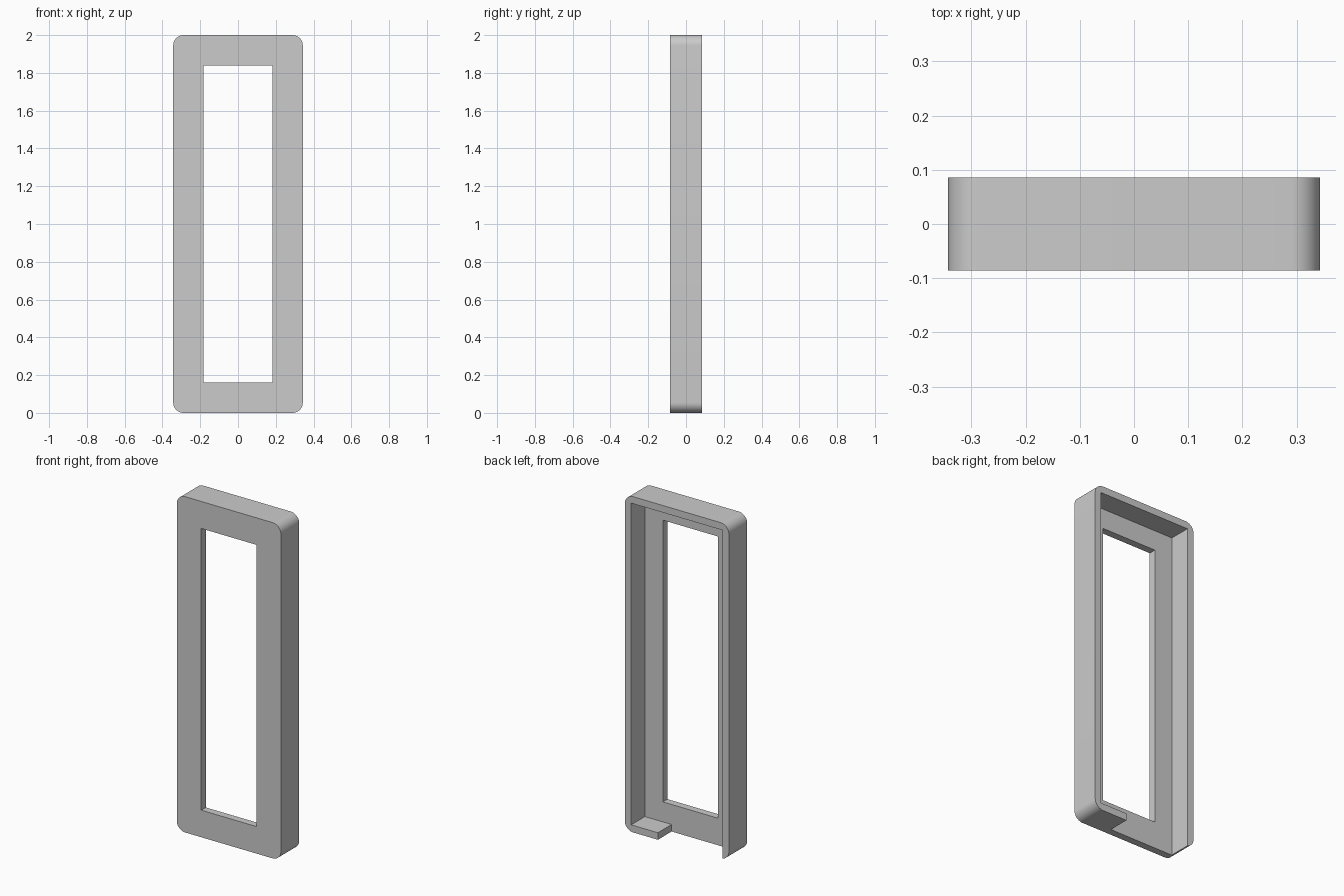
import bpy
import bmesh
from mathutils import Vector

WIDTH, DEPTH, HEIGHT = 0.686, 0.172, 2.0
WALL, PLATE, BORDER, RADIUS = 0.042, 0.043, 0.161, 0.055
BACK = DEPTH / 2
HALF = WIDTH / 2

old = bpy.data.objects.get("Cube")
if old:
    bpy.data.objects.remove(old, do_unlink=True)

grey = bpy.data.materials.new("light grey")
grey.use_nodes = True
colour = (0.6, 0.6, 0.6, 1)
grey.diffuse_color = colour
grey.node_tree.nodes["Principled BSDF"].inputs["Base Color"].default_value = colour


def box(name, low, high, radius=0):
    """Box between two corners, optionally rounding the edges along y."""
    low, high = Vector(low), Vector(high)
    bm = bmesh.new()
    bmesh.ops.create_cube(bm, size=1)
    for v in bm.verts:
        v.co = (low + high) / 2 + v.co * (high - low)
    if radius:
        edges = [e for e in bm.edges
                 if abs(e.verts[0].co.y - e.verts[1].co.y) > DEPTH / 2]
        bmesh.ops.bevel(bm, geom=edges, offset=radius, segments=10,
                        profile=0.5, affect='EDGES')
    mesh = bpy.data.meshes.new(name)
    bm.to_mesh(mesh)
    bm.free()
    mesh.materials.append(grey)
    obj = bpy.data.objects.new(name, mesh)
    bpy.context.collection.objects.link(obj)
    return obj


# Rounded outer body
frame = box("bezel_frame", (-HALF, -BACK, 0), (HALF, BACK, HEIGHT), RADIUS)

# Open back, front window, and gap in the bottom wall
inner = HALF - WALL
floor = -BACK + PLATE
cutters = [
    box("back_cavity", (-inner, floor, WALL), (inner, 1, HEIGHT - WALL)),
    box("window_opening", (BORDER - HALF, -1, BORDER),
        (HALF - BORDER, 1, HEIGHT - BORDER)),
    box("bottom_gap", (-inner, floor, -1), (0.125, 1, WALL * 2)),
]
bpy.context.view_layer.objects.active = frame
for cutter in cutters:
    cutter.hide_render = True
    cut = frame.modifiers.new(cutter.name, 'BOOLEAN')
    cut.operation = 'DIFFERENCE'
    cut.solver = 'EXACT'
    cut.object = cutter
    bpy.ops.object.modifier_apply(modifier=cut.name)
    bpy.data.objects.remove(cutter, do_unlink=True)

# Smooth the rounded corners only
bpy.ops.object.select_all(action='DESELECT')
frame.select_set(True)
bpy.ops.object.shade_smooth_by_angle()
